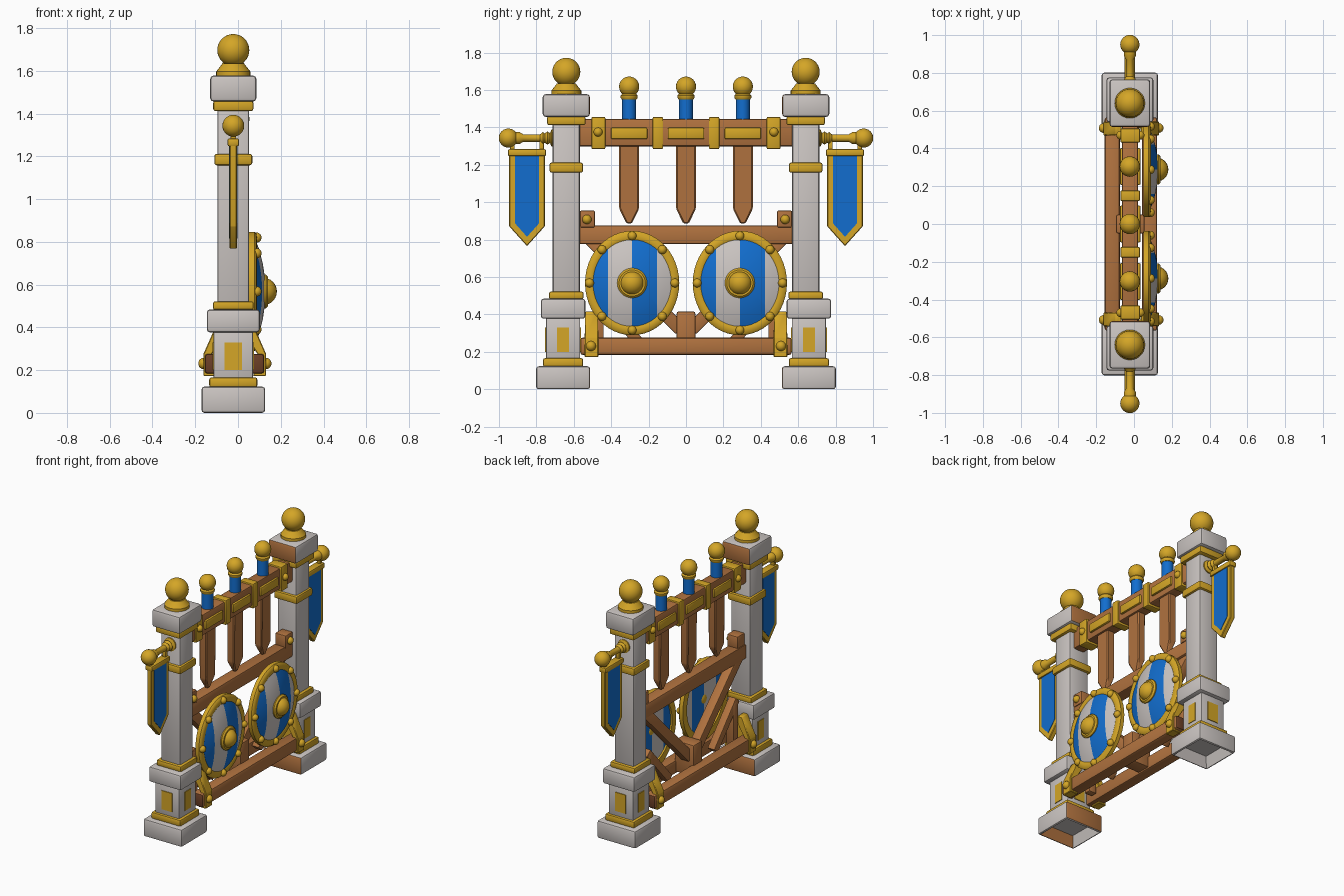
import bpy, bmesh, math
from mathutils import Vector, Matrix

if "Cube" in bpy.data.objects:
    bpy.data.objects.remove(bpy.data.objects["Cube"])


def material(name, rgb):
    m = bpy.data.materials.new(name)
    m.diffuse_color = (*rgb, 1)
    m.use_nodes = True
    m.node_tree.nodes["Principled BSDF"].inputs["Base Color"].default_value = m.diffuse_color
    return m


STONE = material("pale stone", (0.60, 0.56, 0.54))
GOLD = material("gold", (0.66, 0.38, 0.02))
BLUE = material("blue", (0.006, 0.155, 0.62))
WOOD = material("wood", (0.44, 0.17, 0.05))
DARK = material("dark wood", (0.15, 0.05, 0.02))
CX = -0.022  # middle of the pillars in x


def finish(bm, name, *mats):
    bmesh.ops.recalc_face_normals(bm, faces=bm.faces)
    me = bpy.data.meshes.new(name)
    for f in bm.faces:
        f.smooth = True
    bm.to_mesh(me)
    bm.free()
    me.set_sharp_from_angle(angle=math.radians(35))
    for m in mats:
        me.materials.append(m)
    ob = bpy.data.objects.new(name, me)
    bpy.context.collection.objects.link(ob)
    return ob


def bevel(bm, amount, segs=2):
    if amount:
        bmesh.ops.bevel(bm, geom=bm.edges[:], offset=amount, segments=segs,
                        profile=0.5, affect='EDGES')


def box(name, c, size, mat, bev=0.008, rot=None, paint=None, hollow=0):
    """Bevelled box; paint = (rule on face normal, second material)."""
    bm = bmesh.new()
    bmesh.ops.create_cube(bm, size=1, matrix=Matrix.Diagonal((*size, 1)))
    bevel(bm, bev)
    bm.normal_update()
    if hollow:
        low = min(bm.faces, key=lambda f: f.calc_center_median().z)
        bmesh.ops.inset_region(bm, faces=[low], thickness=hollow)
        bmesh.ops.translate(bm, verts=low.verts[:], vec=(0, 0, size[2] * 0.6))
    mats = [mat]
    if paint:
        mats.append(paint[1])
        for f in bm.faces:
            f.material_index = int(paint[0](f.normal))
    if rot:
        bm.transform(rot)
    bm.transform(Matrix.Translation(c))
    return finish(bm, name, *mats)


def lathe(name, c, axis, profile, mat, segs=28):
    """Revolve (radius, height) points around an axis through c."""
    bm = bmesh.new()
    vs = [bm.verts.new((max(r, 0), 0, h)) for r, h in profile]
    es = [bm.edges.new(p) for p in zip(vs, vs[1:])]
    bmesh.ops.spin(bm, geom=vs + es, cent=(0, 0, 0), axis=(0, 0, 1),
                   angle=2 * math.pi, steps=segs)
    bmesh.ops.remove_doubles(bm, verts=bm.verts, dist=1e-4)
    bm.transform(Matrix.Translation(c) @
                 Vector((0, 0, 1)).rotation_difference(Vector(axis)).to_matrix().to_4x4())
    return finish(bm, name, mat)


def ball(name, c, r, mat=GOLD, segs=24):
    bm = bmesh.new()
    bmesh.ops.create_uvsphere(bm, u_segments=segs, v_segments=segs // 2, radius=r,
                              matrix=Matrix.Translation(c))
    return finish(bm, name, mat)


def prism(name, pts, place, depth, mat, bev=0.004):
    """Extrude a 2D outline; place(u, v, d) maps it into space."""
    bm = bmesh.new()
    a = [bm.verts.new(place(u, v, -depth / 2)) for u, v in pts]
    b = [bm.verts.new(place(u, v, depth / 2)) for u, v in pts]
    bm.faces.new(a)
    bm.faces.new(b[::-1])
    for i in range(len(pts)):
        j = (i + 1) % len(pts)
        bm.faces.new((a[i], b[i], b[j], a[j]))
    bmesh.ops.recalc_face_normals(bm, faces=bm.faces)
    bevel(bm, bev, 1)
    return finish(bm, name, mat)


def brace(name, p, q, width, depth, x):
    """Timber between two (y, z) points."""
    d = Vector((0, q[0] - p[0], q[1] - p[1]))
    box(name, (x, (p[0] + q[0]) / 2, (p[1] + q[1]) / 2), (depth, width, d.length),
        WOOD, 0.006, Matrix.Rotation(-math.atan2(d.y, d.z), 4, 'X'))


for s in (-1, 1):
    yl, yu = 0.657 * s, 0.64 * s   # lower and upper pillar centres
    inner = (lambda n, s=s: n.y * s < -0.8, WOOD)

    # pillar blocks: name, y, size x, size y, z low, z high, colour, bevel, paint
    for n, y, sx, sy, z0, z1, m, b, p, h in (
            ("plinth", yl, 0.298, 0.288, 0, 0.123, STONE, 0.014, inner, 0.03),
            ("plinth_trim", yl, 0.225, 0.215, 0.12, 0.166, GOLD, 0.01, None, 0),
            ("pedestal", yl, 0.185, 0.182, 0.16, 0.385, STONE, 0.006, None, 0),
            ("pedestal_block", yl, 0.248, 0.238, 0.377, 0.484, STONE, 0.014, None, 0),
            ("shaft_trim", yu, 0.19, 0.185, 0.482, 0.522, GOLD, 0.01, None, 0),
            ("shaft", yu, 0.148, 0.145, 0.51, 1.43, STONE, 0.012, None, 0),
            ("shaft_band", yu, 0.178, 0.18, 1.158, 1.212, GOLD, 0.012, None, 0),
            ("cap_trim", yu, 0.188, 0.205, 1.412, 1.46, GOLD, 0.01, None, 0),
            ("cap", yu, 0.216, 0.252, 1.456, 1.578, STONE, 0.016, inner, 0)):
        box(n, (CX, y, (z0 + z1) / 2), (sx, sy, z1 - z0), m, b, None, p, h)
    box("pedestal_panel_front", (CX, yl, 0.265), (0.082, 0.192, 0.13), GOLD, 0)
    box("pedestal_panel_side", (CX, yl, 0.265), (0.194, 0.065, 0.13), GOLD, 0)
    # finial
    lathe("finial_neck", (CX, yu, 1.575), (0, 0, 1),
          [(0, 0), (0.08, 0), (0.08, 0.022), (0.07, 0.034), (0.05, 0.06), (0, 0.06)], GOLD)
    ball("finial_ball", (CX, yu, 1.697), 0.075, segs=32)

    # banner pole, turned with knobs
    lathe("banner_pole", (CX, 0.70 * s, 1.343), (0, s, 0),
          [(0, 0), (0.045, 0), (0.045, 0.02), (0.025, 0.027), (0.036, 0.04), (0.025, 0.055),
           (0.032, 0.065), (0.02, 0.08), (0.02, 0.17), (0.032, 0.19), (0.032, 0.21), (0, 0.21)], GOLD)
    ball("banner_pole_ball", (CX, 0.95 * s, 1.343), 0.051)
    yb = 0.85 * s
    box("banner_bar", (CX, yb, 1.265), (0.055, 0.205, 0.038), GOLD, 0.01)
    for o in (-0.078, 0.078):
        box("banner_hanger", (CX, yb + o, 1.302), (0.026, 0.024, 0.06), GOLD, 0.004)
    place = lambda u, v, d: (CX + d, yb + u, v)
    prism("banner_border", [(-0.096, 1.26), (0.096, 1.26), (0.096, 0.872), (0, 0.765), (-0.096, 0.872)],
          place, 0.034, GOLD)
    prism("banner_cloth", [(-0.065, 1.246), (0.065, 1.246), (0.065, 0.888), (0, 0.815), (-0.065, 0.888)],
          place, 0.04, BLUE, 0)

    # rail end block with bolt
    box("rail_end_block", (-0.015, 0.527 * s, 0.91), (0.085, 0.082, 0.092), WOOD, 0.01)
    ball("rail_bolt", (0.028, 0.53 * s, 0.908), 0.025, segs=14)

    # yoke plates holding the two lower beams
    for t in (-1, 1):
        pts = [(0.085, 0.172), (0.147, 0.172), (0.147, 0.275), (0.085, 0.415), (0.05, 0.415),
               (0.05, 0.36), (0.11, 0.27)]
        prism("beam_bracket", pts,
              lambda u, v, d: (-0.015 + u * t, 0.505 * s + d * (1 if v > 0.3 else 1.12), v),
              0.066, GOLD)
        ball("bracket_bolt", (-0.015 + 0.145 * t, 0.508 * s, 0.231), 0.027, segs=14)

    # strutting behind the shields
    brace("long_brace", (0.52 * s, 0.81), (0.03 * s, 0.32), 0.07, 0.065, -0.03)
    brace("short_brace", (0.49 * s, 0.52), (0.25 * s, 0.25), 0.055, 0.055, -0.03)
    box("short_post", (-0.03, 0.465 * s, 0.36), (0.06, 0.05, 0.3), WOOD)

    # beam straps
    for y, w in ((0.15, 0.056), (0.468, 0.074)):
        box("beam_strap", (-0.02, y * s, 1.37), (0.104, w, 0.172), GOLD, 0.007)
    for x in (-0.07, 0.032):
        ball("strap_bolt", (x, 0.47 * s, 1.375), 0.024, segs=14)

    # shield: striped dome, rim, rivets and boss
    cy, cz = 0.288 * s, 0.568
    ell = Matrix.Translation((0, cy, cz)) @ Matrix.Diagonal((1, 0.252, 0.279, 1))
    bm = bmesh.new()
    rings = [(0.9, 0.062), (0.9, 0.078), (0.7, 0.1), (0.45, 0.117), (0.2, 0.127), (0.0, 0.13)]
    vs = [bm.verts.new((x, r, 0)) for r, x in [(0, 0.062)] + rings]
    es = [bm.edges.new(p) for p in zip(vs, vs[1:])]
    bmesh.ops.spin(bm, geom=vs + es, cent=(0, 0, 0), axis=(1, 0, 0), angle=2 * math.pi, steps=40)
    bmesh.ops.remove_doubles(bm, verts=bm.verts, dist=1e-4)
    for cut in (-0.51, 0.0, 0.53):
        bmesh.ops.bisect_plane(bm, geom=bm.verts[:] + bm.edges[:] + bm.faces[:], dist=1e-5,
                               plane_co=(0, cut, 0), plane_no=(0, 1, 0))
    for f in bm.faces:
        y = f.calc_center_median().y
        f.material_index = int(y < -0.51 or 0 < y < 0.53)
    bm.transform(ell)
    finish(bm, "shield_face", STONE, BLUE)
    rim = lathe("shield_rim", (0, 0, 0), (1, 0, 0),
                [(0.82, 0.05), (1.0, 0.05), (1.0, 0.077), (0.97, 0.086), (0.86, 0.09), (0.82, 0.084),
                 (0.82, 0.05)], GOLD, 48)
    rim.data.transform(ell)
    for i in range(8):
        a = i * math.pi / 4
        ball("shield_rivet", (0.087, cy + 0.228 * math.cos(a), cz + 0.252 * math.sin(a)), 0.024, segs=14)
    lathe("shield_boss_ring", (0.1, cy, cz), (1, 0, 0),
          [(0, 0), (0.08, 0), (0.08, 0.03), (0.07, 0.04), (0, 0.04)], GOLD)
    ball("shield_boss", (0.118, cy, cz), 0.064)

# horizontal timbers
ends = (lambda n: abs(n.y) > 0.8, DARK)
box("top_beam", (-0.021, 0, 1.372), (0.084, 1.16, 0.146), WOOD, 0.01)
box("middle_rail", (-0.022, 0, 0.826), (0.085, 1.16, 0.1), WOOD, 0.01)
for x in (-0.115, 0.082):
    box("lower_beam", (x, 0, 0.23), (0.08, 1.13, 0.092), WOOD, 0.012, None, ends)
box("centre_post", (-0.02, 0, 0.305), (0.15, 0.1, 0.22), WOOD, 0.01)

# hanging stakes: wooden blade, guard plate, blue grip and ball
for y in (-0.304, 0, 0.304):
    prism("stake_blade", [(-0.053, 1.34), (0.053, 1.34), (0.053, 0.965), (0.014, 0.885),
                          (-0.014, 0.885), (-0.053, 0.965)],
          lambda u, v, d: (CX + d * (1 if v > 0.9 else 0.4), y + u, v), 0.06, WOOD, 0.008)
    box("stake_guard", (-0.02, y, 1.368), (0.11, 0.195, 0.062), GOLD, 0.008)
    lathe("stake_grip", (CX, y, 1.40), (0, 0, 1), [(0, 0), (0.037, 0), (0.037, 0.16), (0, 0.16)], BLUE)
    lathe("stake_collar", (CX, y, 1.55), (0, 0, 1),
          [(0, 0), (0.04, 0), (0.046, 0.01), (0.046, 0.02), (0.032, 0.035), (0, 0.035)], GOLD)
    ball("stake_ball", (CX, y, 1.618), 0.054)
